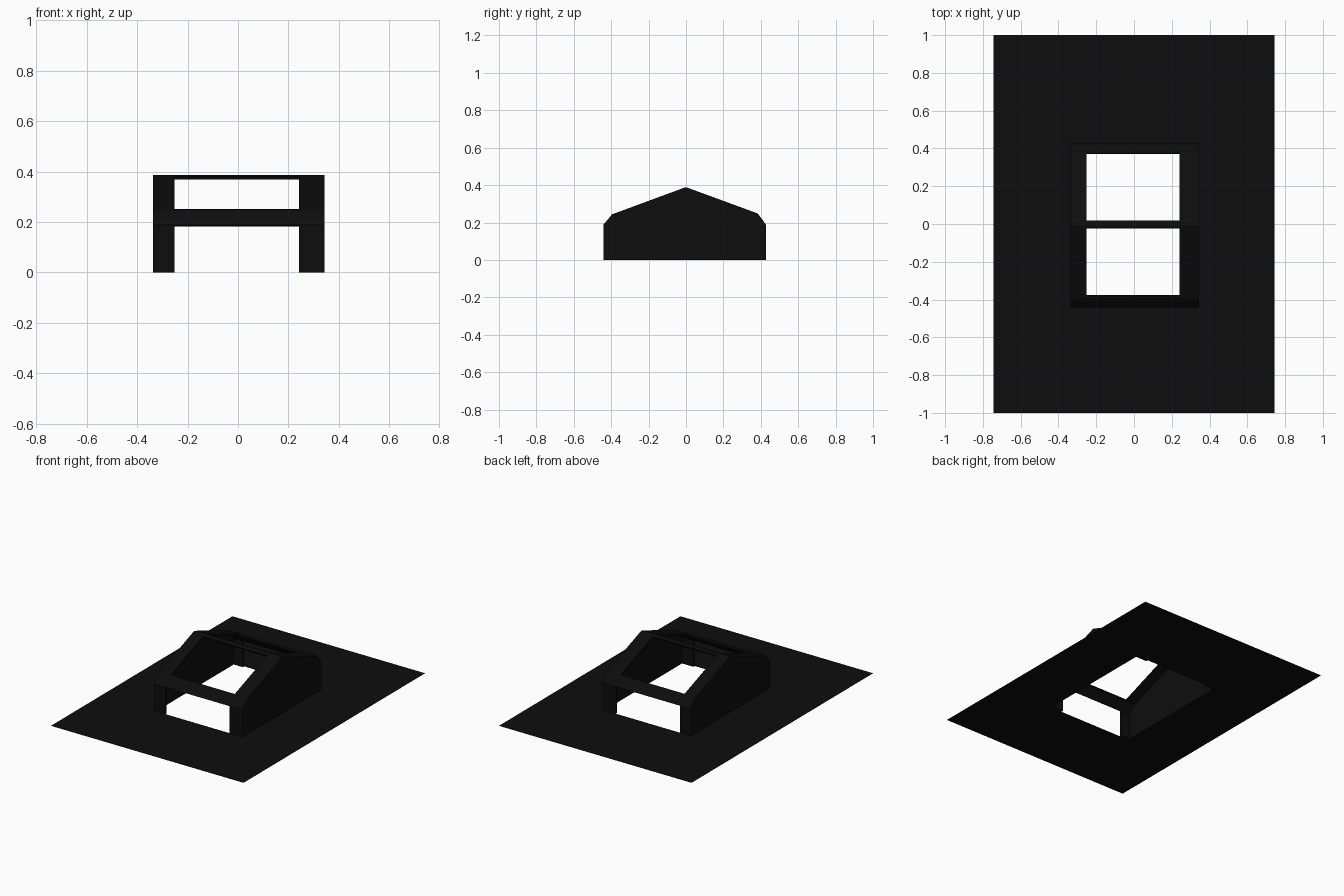
import bpy
import bmesh

cube = bpy.data.objects.get("Cube")
if cube:
    bpy.data.objects.remove(cube, do_unlink=True)

black = bpy.data.materials.new("matte black")
black.use_nodes = True
colour = (0.004, 0.004, 0.004, 1)
black.diffuse_color = colour
black.node_tree.nodes["Principled BSDF"].inputs["Base Color"].default_value = colour


def sheet(name, xs, rows, is_open, ends=False):
    """Lay a grid of faces over x stations and (y, z) rows, leaving openings."""
    bm = bmesh.new()
    grid = [[bm.verts.new((x, y, z)) for y, z in rows] for x in xs]
    for i in range(len(xs) - 1):
        for j in range(len(rows) - 1):
            if not is_open(i, j):
                bm.faces.new((grid[i][j], grid[i + 1][j],
                              grid[i + 1][j + 1], grid[i][j + 1]))
    if ends:
        bm.faces.new(grid[0])
        bm.faces.new(grid[-1][::-1])
    bm.verts.index_update()
    # Wind the gable ends to agree with the strips
    bmesh.ops.recalc_face_normals(bm, faces=bm.faces)
    top = max(bm.faces, key=lambda f: f.calc_center_median().z)
    if top.normal.z < 0:
        bmesh.ops.reverse_faces(bm, faces=bm.faces)
    loose = [v for v in bm.verts if not v.link_faces]
    bmesh.ops.delete(bm, geom=loose, context='VERTS')
    mesh = bpy.data.meshes.new(name)
    bm.to_mesh(mesh)
    bm.free()
    mesh.materials.append(black)
    obj = bpy.data.objects.new(name, mesh)
    bpy.context.collection.objects.link(obj)
    return obj


left, right = -0.337, 0.344
front, back = -0.442, 0.428

# Flat ground with a hole under the shelter
sheet("ground", [-0.743, left, right, 0.743],
      [(-1, 0), (front, 0), (back, 0), (1, 0)],
      lambda i, j: i == 1 and j == 1)

# Gabled shell: walls, chamfered eaves, roof frames and ridge bar
profile = [(front, 0), (front, 0.188), (-0.395, 0.244), (-0.381, 0.249),
           (-0.023, 0.381), (-0.008, 0.387), (0.006, 0.387), (0.019, 0.382),
           (0.376, 0.251), (0.384, 0.248), (back, 0.188), (back, 0)]
openings = {0, 3, 7, 10}
shell = sheet("shelter_shell", [left, -0.252, 0.242, right], profile,
              lambda i, j: i == 1 and j in openings, ends=True)
solid = shell.modifiers.new("wall thickness", 'SOLIDIFY')
solid.thickness = 0.014
solid.offset = -1
solid.use_even_offset = True
